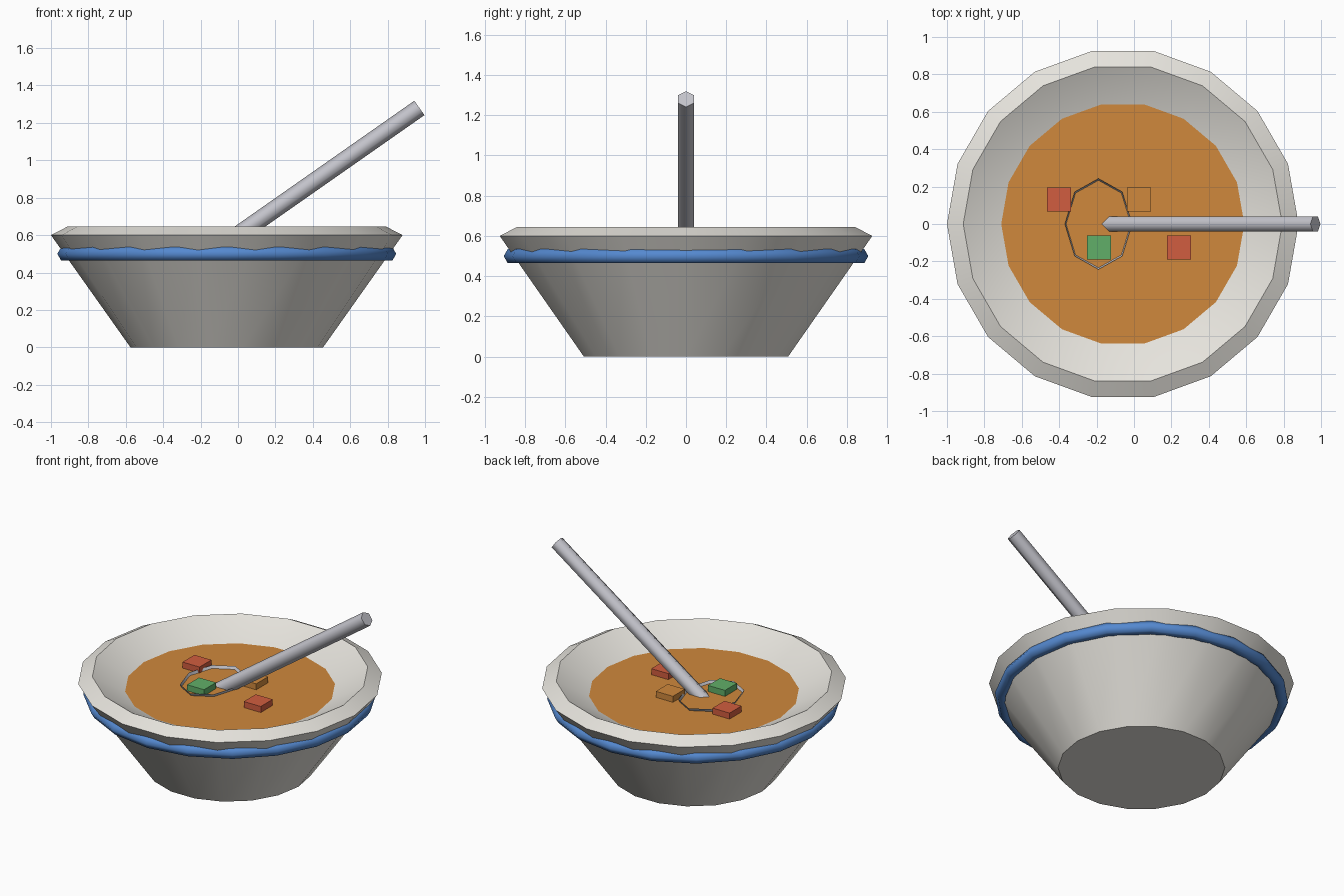
import bpy, bmesh, math
from mathutils import Vector

if "Cube" in bpy.data.objects:
    bpy.data.objects.remove(bpy.data.objects["Cube"])

CX = -0.06      # bowl centre in x
SOUP_Z = 0.537


def mat(name, rgb):
    m = bpy.data.materials.new(name)
    m.diffuse_color = (*rgb, 1)
    m.use_nodes = True
    m.node_tree.nodes["Principled BSDF"].inputs["Base Color"].default_value = m.diffuse_color
    return m


CERAMIC = mat("cream_ceramic", (0.79, 0.77, 0.72))
BLUE = mat("blue_glaze", (0.09, 0.25, 0.63))
SOUP = mat("orange_soup", (0.63, 0.25, 0.046))
METAL = mat("grey_metal", (0.55, 0.55, 0.60))
RED = mat("red_vegetable", (0.64, 0.11, 0.05))
GREEN = mat("green_vegetable", (0.12, 0.43, 0.14))


def finish(ob, name, material, angle=None):
    ob.name = name
    ob.data.materials.append(material)
    if angle:
        bpy.ops.object.select_all(action='DESELECT')
        ob.select_set(True)
        bpy.context.view_layer.objects.active = ob
        bpy.ops.object.shade_smooth_by_angle(angle=math.radians(angle))
    return ob


def lathe(name, profile, sides, material, loc, angle, scale=(1, 1), caps=(True, True)):
    """Stack of rings (radius, z), with optional end caps."""
    bm = bmesh.new()
    rings = []
    for r, z in profile:
        rings.append([bm.verts.new((r * scale[0] * math.cos(2 * math.pi * i / sides),
                                    r * scale[1] * math.sin(2 * math.pi * i / sides), z))
                      for i in range(sides)])
    for a, b in zip(rings, rings[1:]):
        for i in range(sides):
            j = (i + 1) % sides
            bm.faces.new((a[i], a[j], b[j], b[i]))
    if caps[0]:
        bm.faces.new(rings[0][::-1])
    if caps[1]:
        bm.faces.new(rings[-1])
    me = bpy.data.meshes.new(name)
    bm.to_mesh(me)
    bm.free()
    ob = bpy.data.objects.new(name, me)
    bpy.context.collection.objects.link(ob)
    ob.location = loc
    return finish(ob, name, material, angle)


# bowl: sloping wall, bevelled rim, shallow inside
lathe("bowl", [(0.515, 0), (0.94, 0.6), (0.853, 0.645), (0.46, 0.436)],
      18, CERAMIC, (CX, 0, 0), 30)

# soup surface
lathe("soup", [(0.60, SOUP_Z - 0.03), (0.652, SOUP_Z)], 18, SOUP, (CX, 0, 0), 30)

# blue band around the outside
bpy.ops.mesh.primitive_torus_add(major_segments=20, minor_segments=6, major_radius=0.865,
                                 minor_radius=0.041, location=(CX, 0, 0.5))
finish(bpy.context.object, "blue_band", BLUE, 65)

# spoon scoop: half-submerged open shell
lathe("spoon_scoop", [(0.38, -0.1), (0.71, -0.071), (0.924, -0.038), (1, 0)], 8, METAL,
      (-0.19, 0, 0.556), 65, scale=(0.18, 0.243), caps=(True, False))

# spoon handle: hexagonal rod
start, end = Vector((-0.17, 0, 0.482)), Vector((0.97, 0, 1.28))
axis = end - start
bpy.ops.mesh.primitive_cylinder_add(vertices=6, radius=0.047, depth=axis.length,
                                    location=(start + end) / 2)
handle = bpy.context.object
# turn about y, with a corner of the hexagon facing up
handle.rotation_euler = (0, math.atan2(axis.x, axis.z), 0)
xs = [abs(v.co.x) for v in handle.data.vertices]
if max(xs) < 0.046:
    for v in handle.data.vertices:
        v.co.x, v.co.y = -v.co.y, v.co.x
finish(handle, "spoon_handle", METAL, 65)

# floating vegetable pieces
for i, (x, y, m) in enumerate([(-0.40, 0.13, RED), (0.027, 0.13, SOUP),
                               (-0.187, -0.125, GREEN), (0.24, -0.125, RED)]):
    bpy.ops.mesh.primitive_cube_add(size=1, location=(x, y, 0.545))
    cube = bpy.context.object
    for v in cube.data.vertices:
        v.co = (v.co.x * 0.128, v.co.y * 0.128, v.co.z * 0.066)
    finish(cube, f"vegetable_piece_{i + 1}", m)
